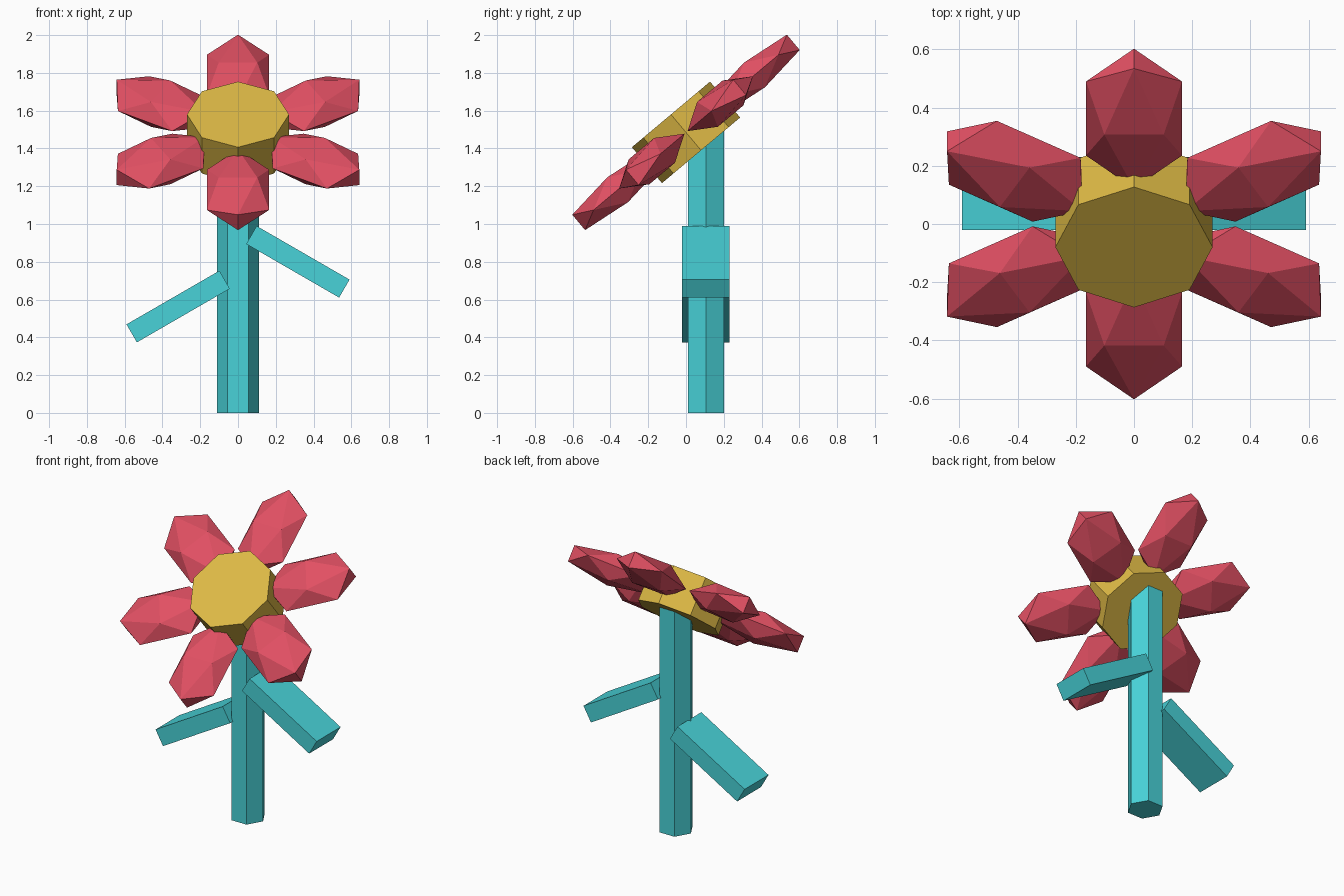
import bpy, bmesh
from math import sin, cos, tau, radians, sqrt
from mathutils import Matrix, Vector

if "Cube" in bpy.data.objects:
    bpy.data.objects.remove(bpy.data.objects["Cube"], do_unlink=True)


def material(name, rgb):
    mat = bpy.data.materials.new(name)
    mat.use_nodes = True
    mat.diffuse_color = (*rgb, 1)
    mat.node_tree.nodes["Principled BSDF"].inputs["Base Color"].default_value = (*rgb, 1)
    return mat


rose = material("rose red", (0.76, 0.08, 0.125))
gold = material("golden yellow", (0.73, 0.49, 0.06))
teal = material("teal", (0.065, 0.65, 0.69))


def finish(name, bm, mat, matrix):
    bmesh.ops.recalc_face_normals(bm, faces=bm.faces)
    mesh = bpy.data.meshes.new(name)
    bm.to_mesh(mesh)
    bm.free()
    mesh.materials.append(mat)
    obj = bpy.data.objects.new(name, mesh)
    obj.matrix_world = matrix
    bpy.context.collection.objects.link(obj)
    return obj


def prism(name, sides, radius, low, high, mat, matrix):
    """Upright prism with a corner on the local x axis."""
    bm = bmesh.new()
    ring = [bm.verts.new((radius * cos(tau * i / sides), radius * sin(tau * i / sides), low))
            for i in range(sides)]
    base = bm.faces.new(ring)
    bm.normal_update()
    top = bmesh.ops.extrude_face_region(bm, geom=[base], use_keep_orig=True)["geom"]
    bmesh.ops.translate(bm, vec=(0, 0, high - low),
                        verts=[v for v in top if isinstance(v, bmesh.types.BMVert)])
    return finish(name, bm, mat, matrix)


def petal(name, size, matrix):
    """Stretched icosahedron with an edge at each end of its length (local y)."""
    phi = (1 + sqrt(5)) / 2
    bm = bmesh.new()
    for a in (-1, 1):
        for b in (-phi, phi):
            for corner in ((0, b, a), (a, 0, b), (b, a, 0)):
                bm.verts.new([c * s for c, s in zip(corner, size)])
    bmesh.ops.convex_hull(bm, input=bm.verts)
    return finish(name, bm, rose, matrix)


def leaf(name, x, z, tilt):
    bm = bmesh.new()
    bmesh.ops.create_cube(bm, size=1)
    bmesh.ops.scale(bm, vec=(0.568, 0.25, 0.11), verts=bm.verts)
    return finish(name, bm, teal, Matrix.Translation((x, 0.105, z))
                  @ Matrix.Rotation(radians(tilt), 4, "Y"))


# Stem and leaves
prism("stem", 6, 0.11, 0, 1.5, teal, Matrix.Translation((0, 0.105, 0)))
leaf("left_leaf", 0.317, 0.80, 30)
leaf("right_leaf", -0.317, 0.563, -30)

# Tilted flower head: eight-sided centre and six petals
head = Matrix.Translation((0, 0, 1.485)) @ Matrix.Rotation(radians(40), 4, "X")
prism("flower_centre", 8, 0.27, -0.124, 0.124, gold, head)
for i in range(6):
    petal(f"petal_{i + 1}", (0.102, 0.166, 0.053),
          head @ Matrix.Rotation(tau * i / 6, 4, "Z") @ Matrix.Translation((0, 0.473, 0)))
